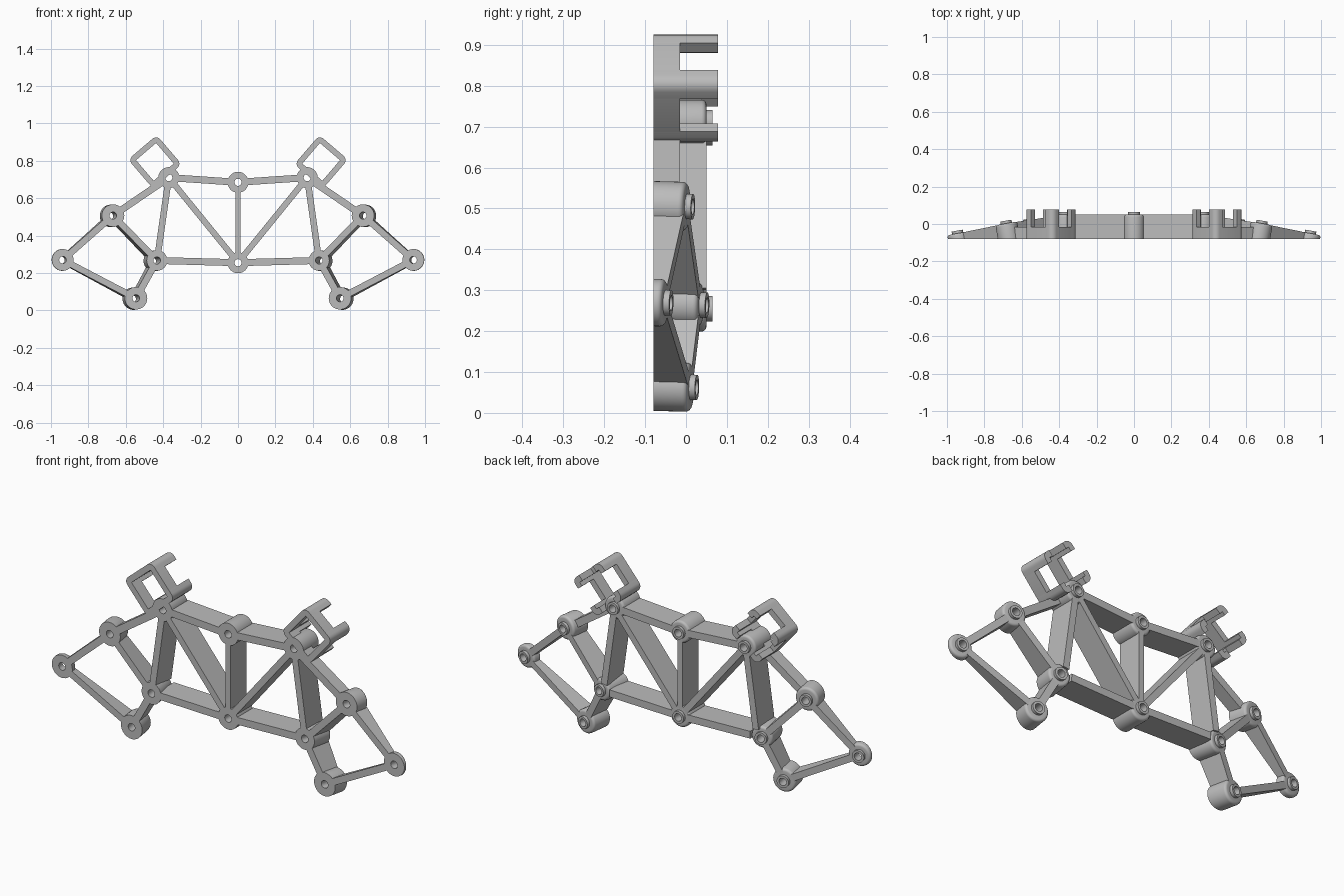
import bpy, bmesh, math
from mathutils import Vector

if "Cube" in bpy.data.objects:
    bpy.data.objects.remove(bpy.data.objects["Cube"])

grey = bpy.data.materials.new("plain_grey")
grey.use_nodes = True
grey.diffuse_color = (0.5, 0.5, 0.5, 1)
grey.node_tree.nodes["Principled BSDF"].inputs["Base Color"].default_value = (0.5, 0.5, 0.5, 1)

FRONT = -0.08
SEGMENTS = 40
# Back surfaces: (extrusion direction, point on the surface)
FLAT = (Vector((0, 1, 0)), Vector((0, 0.05, 0)))
LOW = (Vector((0, 1, 0)), Vector((0, -0.015, 0)))
HOOK = (Vector((0, 1, 0)), Vector((0, 0.078, 0)))
WING = (Vector((0.18, 1, -0.027)).normalized(), Vector((0.668, 0.005, 0.508)))


def front_point(x, z):
    return Vector((x, FRONT, z))


def back_point(x, z, back, offset=0.0):
    """Carry a front point along the extrusion direction to the back surface."""
    normal, origin = back
    p = front_point(x, z)
    return p + normal * ((origin - p).dot(normal) + offset)


def build(name, rings, mirrored, closed=False):
    """Skin a list of equal-sized rings; cap the ends unless closed."""
    bm = bmesh.new()
    loops = [[bm.verts.new(p) for p in ring] for ring in rings]
    pairs = list(zip(loops, loops[1:]))
    if closed:
        pairs.append((loops[-1], loops[0]))
    else:
        bm.faces.new(loops[0])
        bm.faces.new(loops[-1])
    for a, b in pairs:
        for i in range(len(a)):
            j = (i + 1) % len(a)
            bm.faces.new((a[i], a[j], b[j], b[i]))
    bmesh.ops.recalc_face_normals(bm, faces=bm.faces)
    mesh = bpy.data.meshes.new(name)
    bm.to_mesh(mesh)
    bm.free()
    mesh.materials.append(grey)
    obj = bpy.data.objects.new(name, mesh)
    bpy.context.collection.objects.link(obj)
    bpy.ops.object.select_all(action="DESELECT")
    obj.select_set(True)
    bpy.context.view_layer.objects.active = obj
    bpy.ops.object.shade_smooth_by_angle(angle=math.radians(30))
    if mirrored:
        obj.modifiers.new("mirror", "MIRROR").use_mirror_merge = False
    return obj


def prism(name, outline, back, mirrored):
    build(name, [[front_point(*p) for p in outline],
                 [back_point(*p, back) for p in outline]], mirrored)


def boss(name, centre, radius, back, mirrored):
    """Drilled round boss with a softened back edge and a raised collar."""
    hole, collar, height, soft = 0.019, 0.031, 0.015, 0.012
    profile = [(hole, None), (radius, None), (radius, -soft),
               (radius - soft * 0.08, -soft * 0.6), (radius - soft * 0.3, -soft * 0.3),
               (radius - soft * 0.6, -soft * 0.08), (radius - soft, 0),
               (collar, 0), (collar, height), (hole, height)]
    rings = []
    for r, offset in profile:
        ring = []
        for i in range(SEGMENTS):
            a = math.tau * i / SEGMENTS
            x, z = centre[0] + r * math.cos(a), centre[1] + r * math.sin(a)
            ring.append(front_point(x, z) if offset is None else back_point(x, z, back, offset))
        rings.append(ring)
    build(name, rings, mirrored, closed=True)


def bar(name, start, end, width, back, mirrored):
    """Straight rib between two bosses, stopping short of their holes."""
    a, b = Vector(start), Vector(end)
    d = (b - a).normalized()
    side = Vector((-d.y, d.x)) * width / 2
    a, b = a + d * 0.036, b - d * 0.036
    prism(name, [a + side, b + side, b - side, a - side], back, mirrored)


# Bosses
top_mid, low_mid = (0, 0.685), (0, 0.255)
upper, inner = (0.37, 0.71), (0.433, 0.267)
elbow, tip, foot = (0.668, 0.507), (0.937, 0.27), (0.545, 0.065)
boss("top_centre_boss", top_mid, 0.056, FLAT, False)
boss("bottom_centre_boss", low_mid, 0.056, FLAT, False)
boss("upper_bosses", upper, 0.056, FLAT, True)
boss("inner_bosses", inner, 0.055, WING, True)
boss("elbow_bosses", elbow, 0.06, WING, True)
boss("tip_bosses", tip, 0.058, WING, True)
boss("foot_bosses", foot, 0.06, WING, True)

# Truss ribs
bar("centre_post", top_mid, low_mid, 0.028, FLAT, False)
bar("top_ribs", top_mid, upper, 0.037, FLAT, True)
bar("bottom_ribs", low_mid, inner, 0.037, FLAT, True)
bar("diagonal_ribs", low_mid, upper, 0.032, FLAT, True)
bar("side_ribs", upper, inner, 0.034, FLAT, True)
bar("shoulder_ribs", upper, elbow, 0.037, LOW, True)
bar("wing_inner_ribs", inner, elbow, 0.034, WING, True)
bar("wing_outer_ribs", elbow, tip, 0.034, WING, True)
bar("wing_lower_ribs", tip, foot, 0.034, WING, True)
bar("wing_foot_ribs", foot, inner, 0.036, WING, True)

# Tilted clip frames: rectangular opening, rounded outside corners
u, v = Vector((0.76, -0.65)), Vector((-0.65, -0.76))
top = Vector((0.438, 0.895))
corners = [top, top + u * 0.141, top + u * 0.141 + v * 0.145, top + v * 0.145]
wall, leg, steps = 0.03, 0.02, 6
outer, opening, arcs = [], [], []
for i, c in enumerate(corners):
    before = (c - corners[i - 1]).normalized()
    after = (corners[(i + 1) % 4] - c).normalized()
    arc = []
    for k in range(steps + 1):
        t = math.pi / 2 * k / steps
        arc.append(c + wall * (before * math.sin(t) - after * math.cos(t)))
    # Outward directions at this corner run from one edge normal to the next
    arc = [c + wall * (-after * math.cos(t) + before * math.sin(t))
           for t in [math.pi / 2 * k / steps for k in range(steps + 1)]]
    outer += arc
    opening += [c] * (steps + 1)
    # Hooks wrap each corner and reach back past the frame
    hook = [c, c - before * leg, arc[0] - before * leg] + arc
    hook += [arc[-1] + after * leg, c + after * leg]
    prism("clip_hooks_%d" % (i + 1), hook, HOOK, True)

# Frame wall between the outer outline and the opening
build("clip_frames", [[front_point(*p) for p in opening], [front_point(*p) for p in outer],
                      [back_point(*p, LOW) for p in outer],
                      [back_point(*p, LOW) for p in opening]], True, closed=True)
